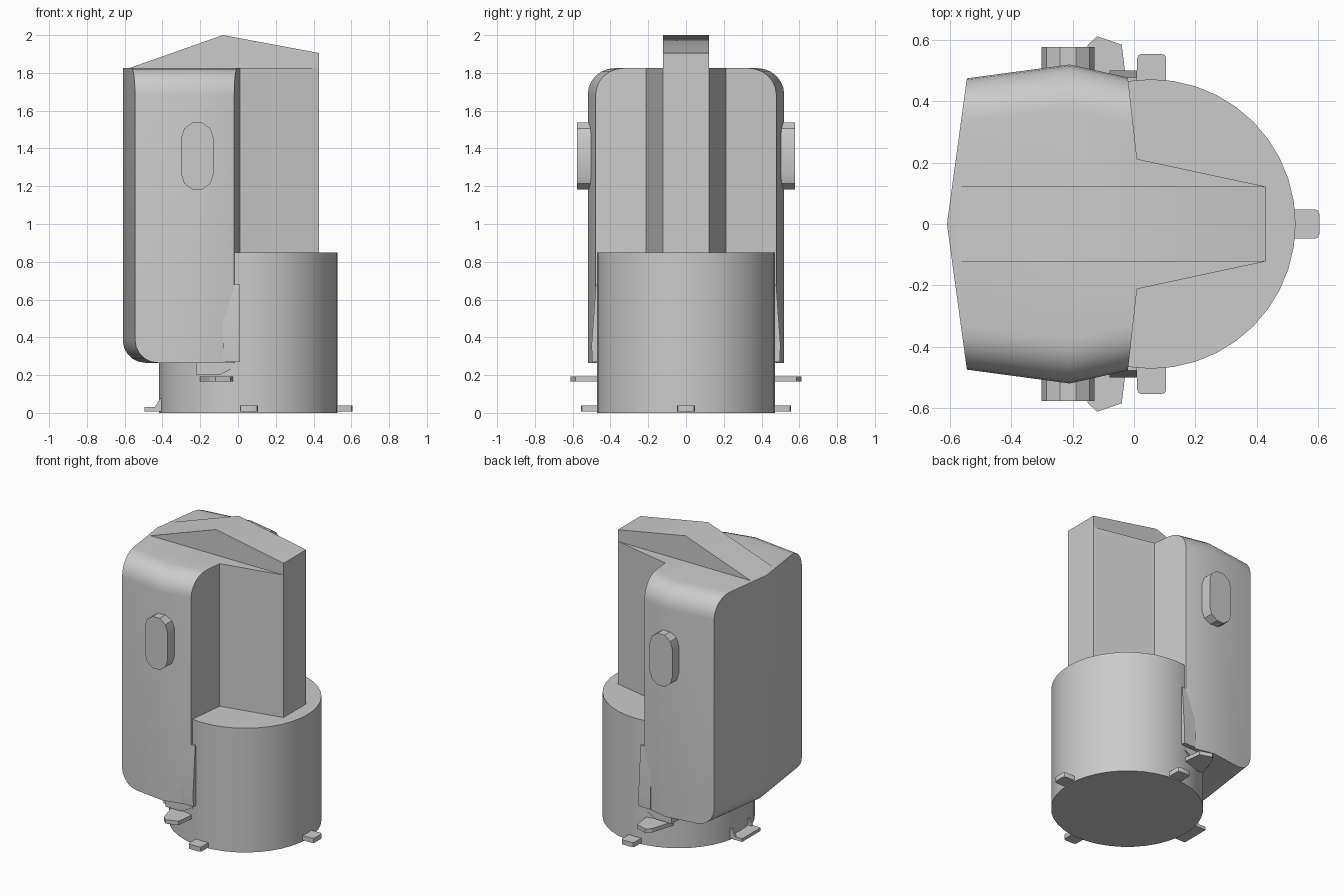
import bpy
import bmesh
import math
from mathutils import Vector

if "Cube" in bpy.data.objects:
    bpy.data.objects.remove(bpy.data.objects["Cube"], do_unlink=True)

grey = bpy.data.materials.new("plain_grey")
grey.use_nodes = True
COLOUR = (0.6, 0.6, 0.6, 1)
grey.diffuse_color = COLOUR
grey.node_tree.nodes["Principled BSDF"].inputs["Base Color"].default_value = COLOUR


def finish(name, bm):
    bmesh.ops.recalc_face_normals(bm, faces=bm.faces[:])
    mesh = bpy.data.meshes.new(name)
    bm.to_mesh(mesh)
    bm.free()
    mesh.materials.append(grey)
    obj = bpy.data.objects.new(name, mesh)
    bpy.context.collection.objects.link(obj)
    bpy.ops.object.select_all(action='DESELECT')
    obj.select_set(True)
    bpy.context.view_layer.objects.active = obj
    bpy.ops.object.shade_smooth_by_angle(angle=math.radians(30))
    return obj


def prism(points, axis, low, high):
    """Extrude a 2D outline along an axis, from low to high."""
    bm = bmesh.new()

    def place(a, b, c):
        return {'x': (c, a, b), 'y': (a, c, b), 'z': (a, b, c)}[axis]

    face = bm.faces.new([bm.verts.new(place(a, b, low)) for a, b in points])
    moved = bmesh.ops.extrude_face_region(bm, geom=[face])["geom"]
    verts = [g for g in moved if isinstance(g, bmesh.types.BMVert)]
    bmesh.ops.translate(bm, verts=verts, vec=Vector(place(0, 0, high - low)))
    bmesh.ops.recalc_face_normals(bm, faces=bm.faces[:])
    return bm


def soften(bm, test, width, segments):
    edges = [e for e in bm.edges if test(e.verts[0].co, e.verts[1].co)]
    bmesh.ops.bevel(bm, geom=edges, offset=width, segments=segments,
                    profile=0.5, affect='EDGES')


def rect(x0, x1, y0, y1):
    return [(x0, y0), (x1, y0), (x1, y1), (x0, y1)]


# Round base drum
CX, R = 0.055, 0.472
circle = [(CX + R * math.cos(math.tau * i / 40), R * math.sin(math.tau * i / 40))
          for i in range(40)]
finish("base_drum", prism(circle, 'z', 0.0, 0.85))

# Tall body with a narrowing neck towards +x
half = [(-0.545, 0.475), (-0.21, 0.52), (-0.02, 0.478), (0.01, 0.212), (0.43, 0.122)]
outline = [(-0.61, 0)] + half + [(x, -y) for x, y in reversed(half)]
TOP, BOTTOM = 1.825, 0.265
body = prism(outline, 'z', BOTTOM, TOP)
soften(body, lambda a, b: min(a.z, b.z) > TOP - 0.01 and a.y * b.y > 0.2
       and max(a.x, b.x) < 0, 0.14, 6)
soften(body, lambda a, b: max(a.z, b.z) < BOTTOM + 0.01 and max(a.x, b.x) < -0.5,
       0.12, 5)
finish("main_body", body)

# Gabled ridge along the top
finish("top_ridge", prism([(-0.59, TOP - 0.005), (-0.08, 2.0), (0.43, 1.905),
                           (0.43, TOP - 0.005)], 'y', -0.122, 0.122))

# Pill outline of the side ears
pill = []
for centre, start in ((1.455, 0), (1.265, math.pi)):
    for i in range(6):
        t = start + math.pi * i / 5
        pill.append((-0.215 + 0.086 * math.cos(t), centre + 0.086 * math.sin(t)))

fin = [(-0.2, 0.42), (-0.02, 0.42), (-0.04, 0.585), (-0.12, 0.612), (-0.15, 0.585)]

for side, s in (("left", 1), ("right", -1)):
    finish("side_ear_" + side, prism(pill, 'y', s * 0.46, s * 0.577))

    # Fin with its short bracket under the body
    finish("fin_" + side, prism([(x, s * y) for x, y in fin], 'z', 0.165, 0.192))
    finish("fin_bracket_" + side,
           prism([(-0.22, 0.2), (-0.1, 0.2), (-0.02, 0.24), (-0.02, 0.28),
                  (-0.22, 0.28)], 'y', s * 0.36, s * 0.47))

    # Tapered web joining body and drum
    finish("body_web_" + side,
           prism([(s * 0.44, 0.27), (s * 0.497, 0.27), (s * 0.5, 0.36),
                  (s * 0.477, 0.68), (s * 0.44, 0.68)], 'x', -0.08, 0.01))

    # Side foot
    foot = prism(rect(0.01, 0.105, *sorted((s * 0.44, s * 0.555))), 'z', 0.008, 0.04)
    soften(foot, lambda a, b: abs(a.z - b.z) > 0.02 and abs(a.y) > 0.5, 0.015, 2)
    finish("foot_" + side, foot)

# End foot at +x
foot = prism(rect(0.49, 0.605, -0.048, 0.048), 'z', 0.008, 0.04)
soften(foot, lambda a, b: abs(a.z - b.z) > 0.02 and a.x > 0.55, 0.015, 2)
finish("foot_end", foot)

# Wide flared step at -x with raised cheeks
finish("step_plate", prism(rect(-0.495, -0.38, -0.1, 0.1), 'z', 0.008, 0.03))
for side, s in (("left", 1), ("right", -1)):
    finish("step_cheek_" + side,
           prism([(-0.48, 0.01), (-0.36, 0.01), (-0.36, 0.075), (-0.415, 0.075),
                  (-0.44, 0.03)], 'y', s * 0.085, s * 0.1))
